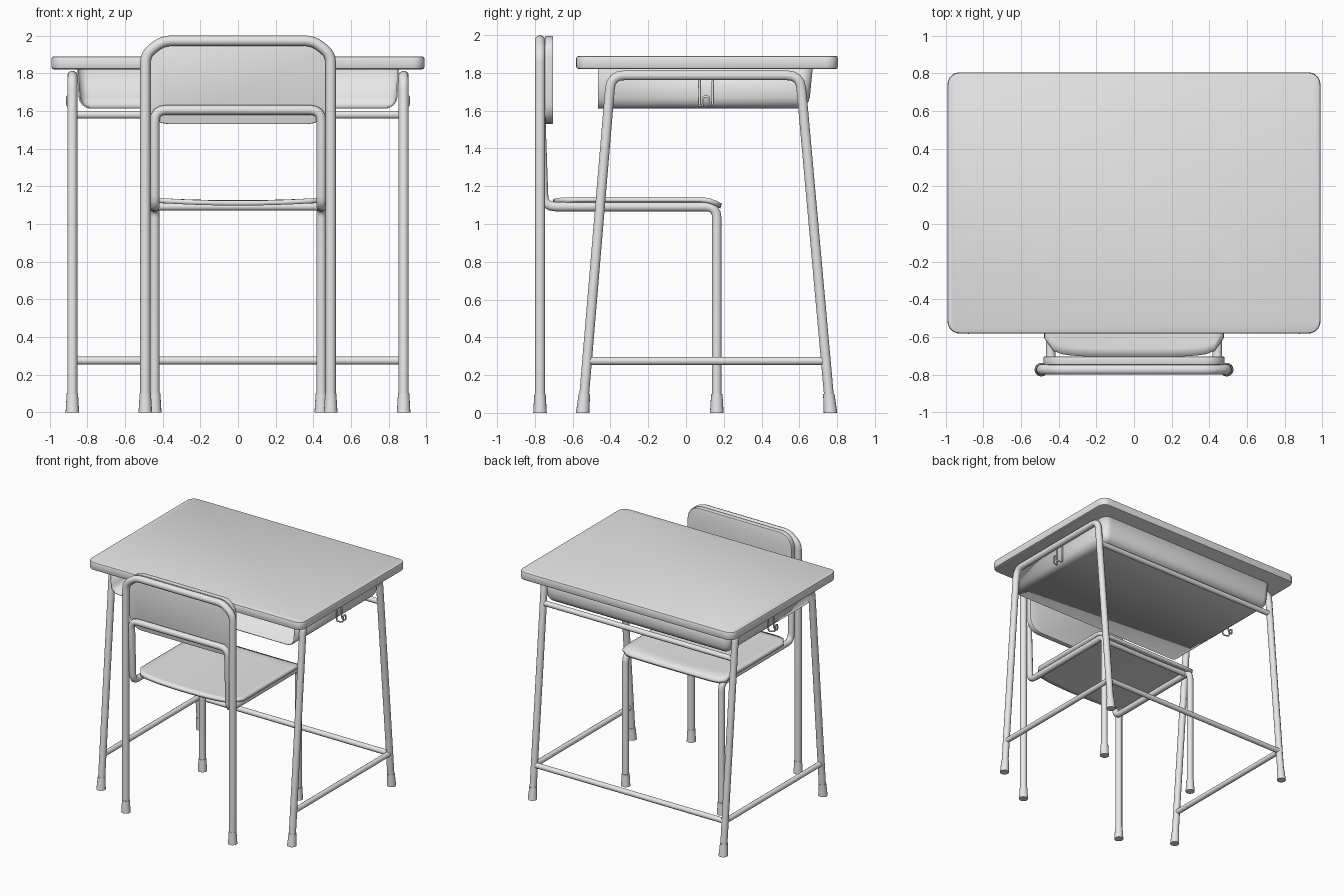
import bpy, bmesh, math
from mathutils import Vector

if "Cube" in bpy.data.objects:
    bpy.data.objects.remove(bpy.data.objects["Cube"])

grey = bpy.data.materials.new("plain grey")
grey.use_nodes = True
grey.diffuse_color = (0.8, 0.8, 0.8, 1)
grey.node_tree.nodes["Principled BSDF"].inputs["Base Color"].default_value = (0.8, 0.8, 0.8, 1)


def activate(ob):
    bpy.ops.object.select_all(action='DESELECT')
    ob.select_set(True)
    bpy.context.view_layer.objects.active = ob


def finish(name, bm, angle=35):
    bmesh.ops.recalc_face_normals(bm, faces=bm.faces[:])
    me = bpy.data.meshes.new(name)
    bm.to_mesh(me)
    bm.free()
    ob = bpy.data.objects.new(name, me)
    bpy.context.collection.objects.link(ob)
    me.materials.append(grey)
    activate(ob)
    bpy.ops.object.shade_smooth_by_angle(angle=math.radians(angle))
    return ob


def rounded(points, radius, steps=4):
    """Replace inner corners of a path with short arcs."""
    pts = [Vector(p) for p in points]
    out = [pts[0]]
    for a, b, c in zip(pts, pts[1:], pts[2:]):
        p = b + (a - b).normalized() * radius
        q = b + (c - b).normalized() * radius
        for i in range(steps + 1):
            t = i / steps
            out.append(p * (1 - t) ** 2 + b * 2 * t * (1 - t) + q * t * t)
    return out + [pts[-1]]


def tube(name, points, radius, bend=0.0):
    path = rounded(points, bend) if bend else [Vector(p) for p in points]
    cu = bpy.data.curves.new(name, 'CURVE')
    cu.dimensions = '3D'
    cu.bevel_depth = radius
    cu.bevel_resolution = 3
    cu.use_fill_caps = True
    sp = cu.splines.new('POLY')
    sp.points.add(len(path) - 1)
    for point, co in zip(sp.points, path):
        point.co = (*co, 1)
    ob = bpy.data.objects.new(name, cu)
    bpy.context.collection.objects.link(ob)
    cu.materials.append(grey)
    activate(ob)
    bpy.ops.object.convert(target='MESH')
    bpy.ops.object.shade_smooth_by_angle(angle=math.radians(50))


def foot(name, x, y, lean=0.0):
    """Tapered rubber cap, sheared to follow its leg."""
    bm = bmesh.new()
    bmesh.ops.create_cone(bm, cap_ends=True, segments=16, radius1=0.036,
                          radius2=0.03, depth=0.1)
    for v in bm.verts:
        v.co.z += 0.05
        v.co += Vector((x, y + lean * v.co.z, 0))
    finish(name, bm)


def box(x0, x1, y0, y1, z0, z1):
    bm = bmesh.new()
    bmesh.ops.create_cube(bm, size=1)
    for v in bm.verts:
        v.co = (x1 if v.co.x > 0 else x0, y1 if v.co.y > 0 else y0, z1 if v.co.z > 0 else z0)
    return bm


def bevel(bm, edges, width, segments):
    bmesh.ops.bevel(bm, geom=edges, offset=width, segments=segments,
                    profile=0.5, affect='EDGES')


def along(bm, axis):
    """Edges running along one axis."""
    return [e for e in bm.edges
            if abs((e.verts[0].co - e.verts[1].co).normalized()[axis]) > 0.99]


def rim(bm):
    """Edges around the two large flat faces."""
    big = sorted(bm.faces, key=lambda f: f.calc_area())[-2:]
    return list({e for f in big for e in f.edges})


# Desk top
bm = box(-0.99, 0.99, -0.582, 0.805, 1.82, 1.89)
bevel(bm, along(bm, 2), 0.065, 5)
bevel(bm, rim(bm), 0.014, 2)
finish("desk_top", bm)

# Book tray, open at the front and top
bm = box(-0.855, 0.855, -0.465, 0.67, 1.612, 1.82)
for v in bm.verts:
    if v.co.z < 1.7:
        v.co.x *= 0.985
        if v.co.y > 0:
            v.co.y -= 0.02
gone = [f for f in bm.faces if f.normal.z > 0.9 or f.normal.y < -0.9]
bmesh.ops.delete(bm, geom=gone, context='FACES')
bevel(bm, [e for e in bm.edges if len(e.link_faces) == 2], 0.06, 4)
tray = finish("book_tray", bm, 50)
shell = tray.modifiers.new("thickness", 'SOLIDIFY')
shell.thickness = 0.008
shell.offset = -1

# Desk legs, side rails and hooks
front_y, back_y, top_z = -0.547, 0.765, 1.787
front_lean, back_lean = 0.084, -0.09


def leg_y(back, z):
    return back_y + back_lean * z if back else front_y + front_lean * z


for side, s in (("left", 1), ("right", -1)):
    x = 0.879 * s
    tube(f"desk_{side}_leg_frame",
         [(x, leg_y(False, 0.04), 0.04), (x, leg_y(False, top_z), top_z),
          (x, leg_y(True, top_z), top_z), (x, leg_y(True, 0.04), 0.04)], 0.027, 0.07)
    tube(f"desk_{side}_lower_rail",
         [(x, leg_y(False, 0.275), 0.275), (x, leg_y(True, 0.275), 0.275)], 0.022)
    foot(f"desk_{side}_front_foot", x, front_y, front_lean)
    foot(f"desk_{side}_back_foot", x, back_y, back_lean)
    inner, outer = 0.858 * s, 0.906 * s
    tube(f"{side}_bag_hook",
         [(inner, 0.072, 1.79), (inner, 0.072, 1.625), (outer, 0.09, 1.625),
          (outer, 0.09, 1.675), (outer, 0.122, 1.675), (outer, 0.122, 1.625),
          (inner, 0.14, 1.625), (inner, 0.14, 1.79)], 0.006, 0.014)

# Desk cross bars at the back
for name, z in (("desk_lower_back_bar", 0.275), ("desk_upper_back_bar", 1.58)):
    y = leg_y(True, z)
    tube(name, [(-0.879, y, z), (0.879, y, z)], 0.022)

# Chair back frame
tube("chair_back_frame",
     [(-0.492, -0.773, 0.04), (-0.492, -0.773, 1.90), (-0.40, -0.773, 1.972),
      (0.40, -0.773, 1.972), (0.492, -0.773, 1.90), (0.492, -0.773, 0.04)], 0.028, 0.045)

# Chair seat frame: arch behind the rest, side rails and front legs in one run
half = [(0.442, 0.163, 0.04), (0.442, 0.163, 1.092), (0.442, -0.752, 1.092),
        (0.442, -0.77, 1.605)]
tube("chair_seat_frame", half + [(-x, y, z) for x, y, z in reversed(half)], 0.026, 0.06)
tube("chair_front_bar", [(-0.442, 0.11, 1.092), (0.442, 0.11, 1.092)], 0.022)
for side, s in (("left", 1), ("right", -1)):
    foot(f"chair_{side}_front_foot", 0.442 * s, 0.163)
    foot(f"chair_{side}_back_foot", 0.492 * s, -0.773)

# Chair back rest
bm = box(-0.48, 0.48, -0.747, -0.703, 1.53, 1.995)
bevel(bm, along(bm, 1), 0.11, 5)
bevel(bm, rim(bm), 0.006, 2)
finish("chair_back_rest", bm)

# Chair seat: dished sheet with a rounded back edge and rolled front
bm = bmesh.new()
cols, rows, wide = 20, 20, 0.475
grid = []
for i in range(cols + 1):
    u = 2 * i / cols - 1
    y0 = -0.705 + 0.03 * u ** 4 + 0.07 * u ** 16
    y1 = 0.19 - 0.03 * u ** 16
    line = []
    for j in range(rows + 1):
        y = y0 + (y1 - y0) * j / rows
        roll = max(0, (y - 0.08) / 0.11)
        z = 1.142 - 0.018 * (1 - u * u) * (1 - min(1, roll)) - 0.035 * roll ** 2
        line.append(bm.verts.new((wide * u, y, z)))
    grid.append(line)
for a, b in zip(grid, grid[1:]):
    for j in range(rows):
        bm.faces.new((a[j], b[j], b[j + 1], a[j + 1]))
seat = finish("chair_seat", bm)
board = seat.modifiers.new("thickness", 'SOLIDIFY')
board.thickness = 0.026
board.offset = -1
